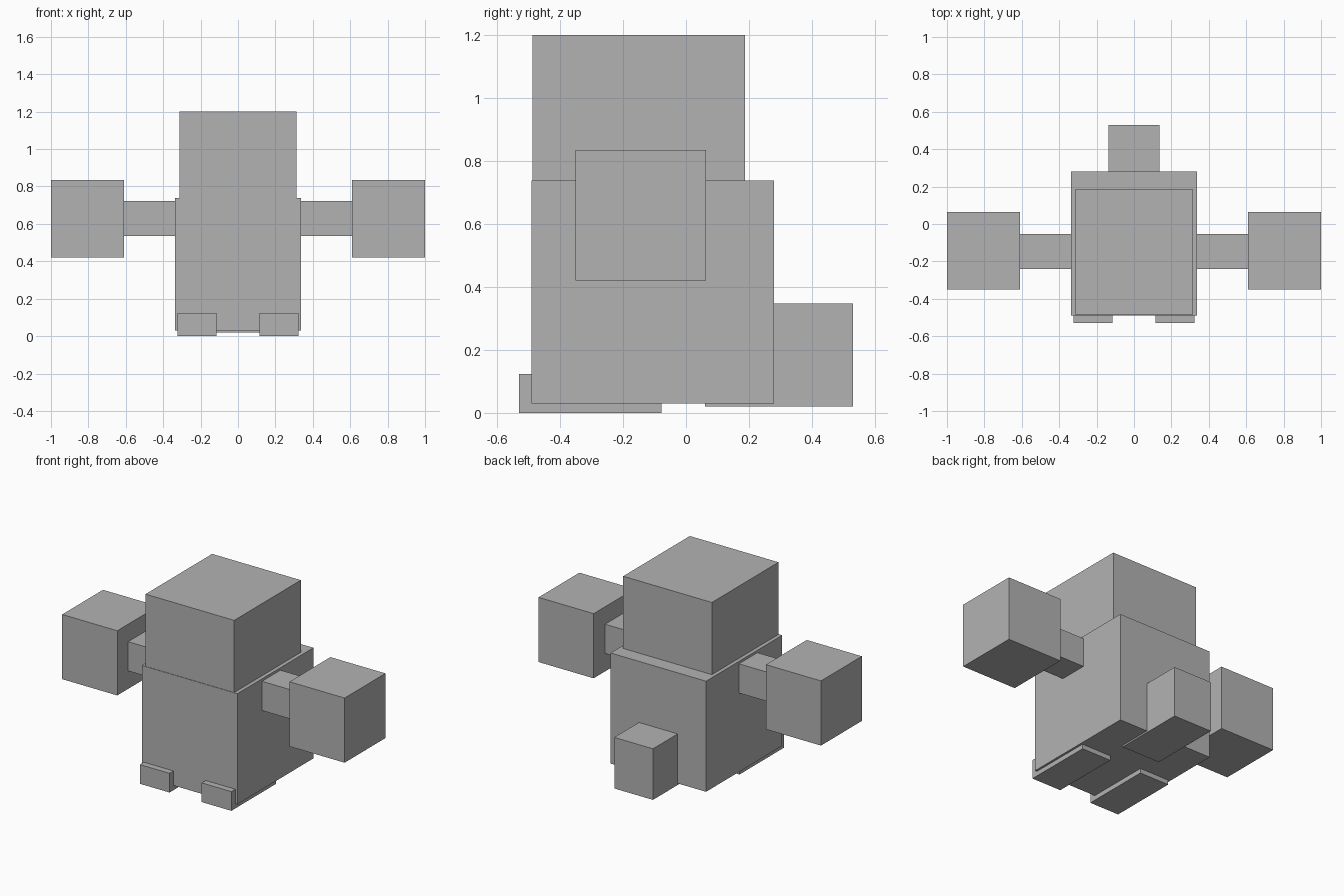
import bpy

cube = bpy.data.objects.get("Cube")
if cube:
    bpy.data.objects.remove(cube, do_unlink=True)

# Single flat grey
grey = bpy.data.materials.new("plain_grey")
grey.use_nodes = True
colour = (0.45, 0.45, 0.45, 1)
grey.diffuse_color = colour
grey.node_tree.nodes["Principled BSDF"].inputs["Base Color"].default_value = colour


def box(name, x, y, z):
    """Add a box spanning the given (low, high) ranges."""
    spans = (x, y, z)
    bpy.ops.mesh.primitive_cube_add(size=1, location=[(a + b) / 2 for a, b in spans])
    part = bpy.context.object
    part.name = part.data.name = name
    part.scale = [b - a for a, b in spans]
    bpy.ops.object.transform_apply(location=False, rotation=False, scale=True)
    part.data.materials.append(grey)


def pair(name, x, y, z):
    """Add a left box and its mirror on the right."""
    box("left_" + name, x, y, z)
    box("right_" + name, (-x[1], -x[0]), y, z)


# Trunk, head and tail
box("body", (-0.338, 0.338), (-0.49, 0.28), (0.03, 0.738))
box("head", (-0.314, 0.314), (-0.487, 0.187), (0.738, 1.2))
box("tail", (-0.137, 0.137), (0.06, 0.53), (0.02, 0.347))

# Limbs
pair("arm", (0.3, 0.62), (-0.24, -0.053), (0.535, 0.722))
pair("hand", (0.61, 1.0), (-0.35, 0.063), (0.42, 0.834))
pair("foot", (0.114, 0.324), (-0.53, -0.078), (0, 0.123))
